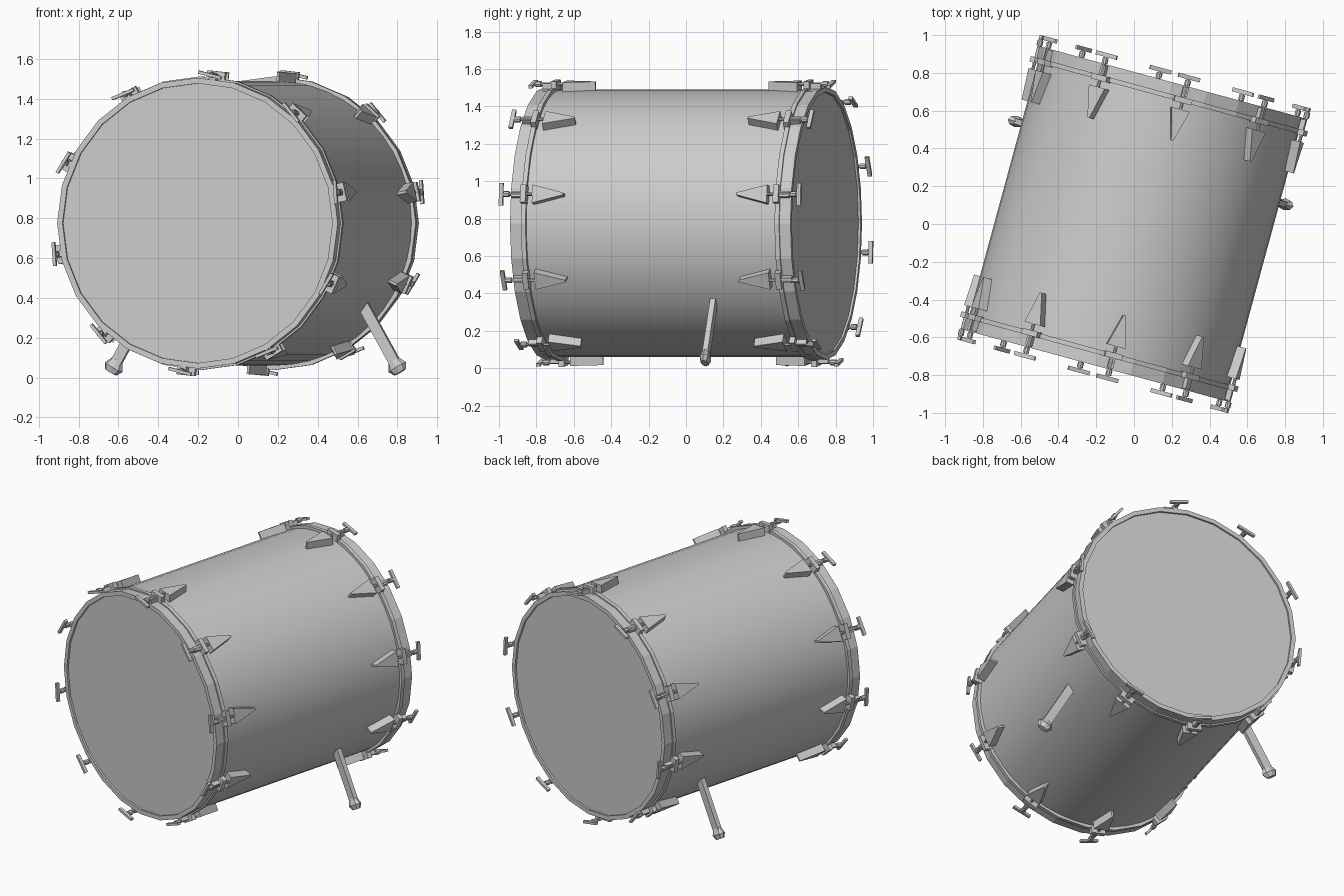
import bpy, bmesh
from math import sin, cos, pi, radians
from mathutils import Matrix, Vector

if "Cube" in bpy.data.objects:
    bpy.data.objects.remove(bpy.data.objects["Cube"], do_unlink=True)

CENTRE_Z = 0.775
# Drum frame: local y runs along the drum axis, turned in plan
FRAME = Matrix.Translation((0, 0, CENTRE_Z)) @ Matrix.Rotation(radians(-15.2), 4, 'Z')

grey = bpy.data.materials.new("plain_grey")
grey.use_nodes = True
grey.diffuse_color = (0.6, 0.6, 0.6, 1)
grey.node_tree.nodes["Principled BSDF"].inputs["Base Color"].default_value = grey.diffuse_color


def finish(bm, name, smooth=False):
    bmesh.ops.recalc_face_normals(bm, faces=bm.faces)
    bm.transform(FRAME)
    mesh = bpy.data.meshes.new(name)
    bm.to_mesh(mesh)
    bm.free()
    mesh.materials.append(grey)
    obj = bpy.data.objects.new(name, mesh)
    bpy.context.collection.objects.link(obj)
    if smooth:
        bpy.ops.object.select_all(action='DESELECT')
        obj.select_set(True)
        bpy.context.view_layer.objects.active = obj
        bpy.ops.object.shade_smooth_by_angle(angle=radians(30))
    return obj


def lathe(name, profile, sides, smooth=False):
    """Spin a closed (radius, along-axis) profile round the drum axis."""
    bm = bmesh.new()
    rings = [[bm.verts.new((r * cos(a), y, r * sin(a))) for r, y in profile]
             for a in (2 * pi * i / sides for i in range(sides))]
    n = len(profile)
    for i in range(sides):
        p, q = rings[i], rings[(i + 1) % sides]
        for j in range(n):
            k = (j + 1) % n
            bm.faces.new((p[j], p[k], q[k], q[j]))
    return finish(bm, name, smooth)


def add_box(bm, size, matrix):
    bmesh.ops.create_cube(bm, size=1, matrix=matrix @ Matrix.Diagonal((*size, 1)))


def add_prism(bm, outline, low, high, matrix):
    """Extrude an (x, y) outline from z = low to z = high."""
    bottom = [bm.verts.new(matrix @ Vector((x, y, low))) for x, y in outline]
    top = [bm.verts.new(matrix @ Vector((x, y, high))) for x, y in outline]
    bm.faces.new(bottom)
    bm.faces.new(top)
    for i in range(len(outline)):
        k = (i + 1) % len(outline)
        bm.faces.new((bottom[i], bottom[k], top[k], top[i]))


def add_cylinder(bm, r1, r2, depth, sides, matrix):
    bmesh.ops.create_cone(bm, cap_ends=True, segments=sides, radius1=r1,
                          radius2=r2, depth=depth, matrix=matrix)


# Shell
lathe("shell", [(0.715, -0.75), (0.715, 0.75), (0.695, 0.75), (0.695, -0.75)], 48, True)

for end, side in (("front", -1), ("back", 1)):
    # Hoop with a narrow flange at its inner edge
    hoop = [(0.70, 0.69), (0.737, 0.69), (0.737, 0.715), (0.728, 0.715),
            (0.73, 0.777), (0.702, 0.777)]
    lathe(end + "_hoop", [(r, side * y) for r, y in hoop], 24)

    # Drum head, slightly recessed in the hoop
    bm = bmesh.new()
    add_cylinder(bm, 0.705, 0.705, 0.02, 24,
                 Matrix.Translation((0, side * 0.755, 0)) @ Matrix.Rotation(pi / 2, 4, 'X'))
    finish(bm, end + "_head")

    # Ten tension sets: tapered lug, rod, claw and T handle
    lugs, rods, claws, handles = (bmesh.new() for _ in range(4))
    for i in range(10):
        # Here x is tangential, y runs toward the rim and z is radial
        spot = (Matrix.Rotation(radians(78 + 36 * i), 4, 'Y')
                @ Matrix.Diagonal((1, side, 1, 1)))
        add_prism(lugs, [(-0.05, 0.65), (0.05, 0.65), (0.006, 0.48), (-0.006, 0.48)],
                  0.70, 0.762, spot)
        along = spot @ Matrix.Translation((0, 0.73, 0.748)) @ Matrix.Rotation(pi / 2, 4, 'X')
        add_cylinder(rods, 0.009, 0.009, 0.18, 8, along)
        add_box(claws, (0.095, 0.03, 0.05), spot @ Matrix.Translation((0, 0.7, 0.742)))
        add_box(claws, (0.03, 0.06, 0.03), spot @ Matrix.Translation((0, 0.74, 0.738)))
        add_cylinder(handles, 0.016, 0.016, 0.03, 8,
                     along @ Matrix.Translation((0, 0, -0.065)))
        tilt = Matrix.Rotation(radians(8), 4, 'Y')
        add_box(handles, (0.12, 0.022, 0.016),
                spot @ Matrix.Translation((0, 0.825, 0.748)) @ tilt)
    for bm, part in ((lugs, "lugs"), (rods, "tension_rods"), (claws, "claws"),
                     (handles, "t_handles")):
        finish(bm, end + "_" + part)

# Splayed spur legs with flared feet
for name, side, y in (("left_spur", 1, 0.31), ("right_spur", -1, 0.36)):
    top = Vector((side * 0.57, y, 0.36 - CENTRE_Z))
    foot = Vector((side * 0.755, y, 0.035 - CENTRE_Z))
    aim = (top - foot).to_track_quat('Z', 'Y').to_matrix().to_4x4()
    lean = Matrix.Translation(foot) @ aim
    length = (top - foot).length
    bm = bmesh.new()
    flat = Matrix.Rotation(pi / 2, 4, 'Z') if abs((aim @ Vector((1, 0, 0))).y) > 0.5 else Matrix()
    add_box(bm, (0.055, 0.03, length), lean @ flat @ Matrix.Translation((0, 0, length / 2)))
    squash = flat @ Matrix.Diagonal((1, 0.6, 1, 1))
    add_cylinder(bm, 0.052, 0.03, 0.04, 8, lean @ squash @ Matrix.Translation((0, 0, 0.04)))
    add_cylinder(bm, 0.034, 0.052, 0.03, 8, lean @ squash @ Matrix.Translation((0, 0, 0.005)))
    finish(bm, name)
